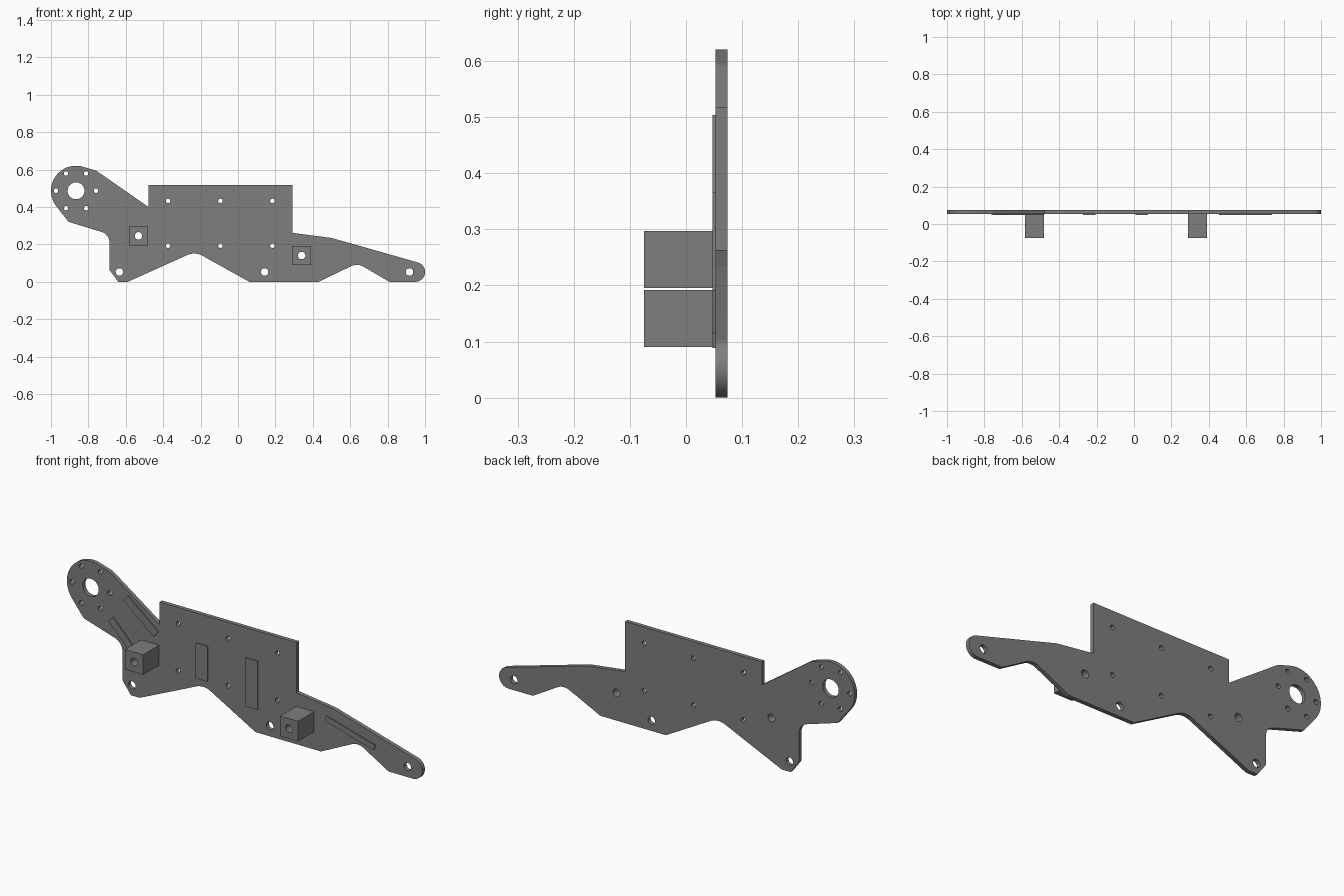
import bpy
import math
from mathutils import Vector

if "Cube" in bpy.data.objects:
    bpy.data.objects.remove(bpy.data.objects["Cube"])

steel = bpy.data.materials.new("grey_steel")
steel.diffuse_color = (0.21, 0.21, 0.21, 1)
steel.use_nodes = True
steel.node_tree.nodes["Principled BSDF"].inputs["Base Color"].default_value = steel.diffuse_color


def arc(cx, cz, r, a0, a1, n):
    """Points along an arc, angles in degrees."""
    return [(cx + r * math.cos(math.radians(a0 + (a1 - a0) * i / n)),
             cz + r * math.sin(math.radians(a0 + (a1 - a0) * i / n)))
            for i in range(n + 1)]


def circle(cx, cz, r, n=32):
    return arc(cx, cz, r, 0, 360, n)[:-1]


def fillet(prev, corner, nxt, r, n=10):
    """Replace a corner by a tangent arc of radius r."""
    p, c, q = Vector(prev), Vector(corner), Vector(nxt)
    a, b = (p - c).normalized(), (q - c).normalized()
    half = a.angle(b) / 2
    centre = c + (a + b).normalized() * (r / math.sin(half))
    t = r / math.tan(half)
    v0, v1 = c + a * t - centre, c + b * t - centre
    a0 = math.degrees(math.atan2(v0.y, v0.x))
    sweep = (math.degrees(math.atan2(v1.y, v1.x)) - a0 + 180) % 360 - 180
    return arc(centre.x, centre.y, r, a0, a0 + sweep, n)


def plate(name, loops, y0, y1):
    """Extrude front-view outline loops (first outer, rest holes) from y0 to y1."""
    curve = bpy.data.curves.new(name, 'CURVE')
    curve.dimensions = '2D'
    curve.fill_mode = 'BOTH'
    curve.extrude = (y1 - y0) / 2
    for loop in loops:
        spline = curve.splines.new('POLY')
        spline.points.add(len(loop) - 1)
        for pt, (x, z) in zip(spline.points, loop):
            pt.co = (x, z, 0, 1)
        spline.use_cyclic_u = True
    curve.materials.append(steel)
    ob = bpy.data.objects.new(name, curve)
    bpy.context.collection.objects.link(ob)
    ob.rotation_euler = (math.pi / 2, 0, 0)
    ob.location = (0, (y0 + y1) / 2, 0)
    bpy.ops.object.select_all(action='DESELECT')
    ob.select_set(True)
    bpy.context.view_layer.objects.active = ob
    bpy.ops.object.convert(target='MESH')
    bpy.ops.object.shade_smooth_by_angle(angle=math.radians(25))
    return ob


def bar(x0, z0, x1, z1, w):
    """Rectangle outline along a centre line."""
    a, b = Vector((x0, z0)), Vector((x1, z1))
    d = (b - a).normalized()
    n = Vector((-d.y, d.x)) * w / 2
    return [tuple(p) for p in (a + n, a - n, b - n, b + n)]


FRONT, BACK = 0.053, 0.074
HEAD = (-0.866, 0.487)
BLOCKS = [(-0.532, 0.246), (0.34, 0.141)]

# Side plate outline, clockwise from the round head
outline = arc(*HEAD, 0.134, 218, 73.4, 30)
outline += fillet(outline[-1], (-0.757, 0.594), (-0.479, 0.401), 0.05, 4)
outline += [(-0.479, 0.401), (-0.479, 0.517), (0.291, 0.517), (0.291, 0.262)]
outline += fillet((0.291, 0.262), (0.5, 0.235), (0.96, 0.107), 0.1, 3)
outline += arc(0.947, 0.053, 0.053, 74, -90, 20)
outline += [(0.81, 0)]
outline += fillet((0.81, 0), (0.638, 0.1), (0.43, 0), 0.07)
outline += [(0.43, 0), (0.061, 0)]
outline += fillet((0.061, 0), (-0.23, 0.162), (-0.59, 0), 0.09)
outline += [(-0.59, 0), (-0.64, 0), (-0.687, 0.064)]
outline += fillet((-0.687, 0.064), (-0.687, 0.254), (-0.906, 0.321), 0.06)
outline += [(-0.906, 0.321)]

# Holes: shaft with bolt circle, bolt grid, foot pins, block bores
holes = [circle(*HEAD, 0.045, 40)]
holes += [circle(x, z, 0.012, 20) for x, z in circle(*HEAD, 0.107, 6)]
holes += [circle(x, z, 0.012, 20) for x in (-0.374, -0.094, 0.184) for z in (0.193, 0.433)]
holes += [circle(x, 0.053, 0.02) for x in (-0.634, 0.142, 0.917)]
holes += [circle(x, z, 0.02) for x, z in BLOCKS]
plate("side_plate", [outline] + holes, FRONT, BACK)

# Bored square mounting blocks
for i, (x, z) in enumerate(BLOCKS):
    square = bar(x - 0.051, z, x + 0.051, z, 0.102)
    plate(f"mounting_block_{i + 1}", [square, circle(x, z, 0.02)], -0.075, FRONT)

# Thin raised ribs on the front face
ribs = [(-0.666, 0.488, -0.495, 0.35, 0.04),
        (-0.75, 0.36, -0.60, 0.205, 0.036),
        (-0.239, 0.187, -0.239, 0.366, 0.068),
        (0.042, 0.12, 0.042, 0.366, 0.068),
        (0.459, 0.178, 0.734, 0.102, 0.028)]
for i, rib in enumerate(ribs):
    plate(f"rib_{i + 1}", [bar(*rib)], 0.047, FRONT)
